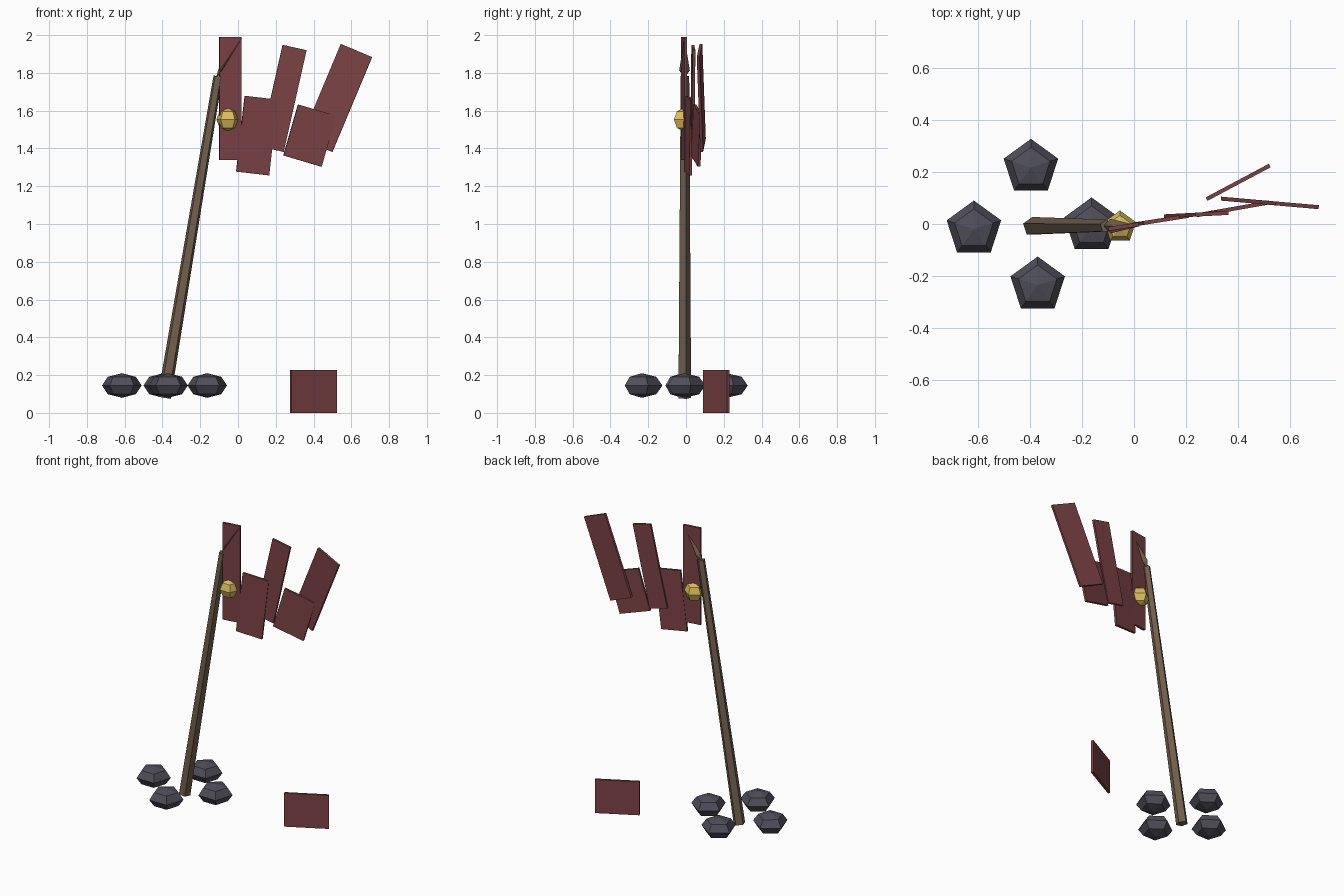
import bpy, bmesh
from math import radians
from mathutils import Matrix, Vector

if "Cube" in bpy.data.objects:
    bpy.data.objects.remove(bpy.data.objects["Cube"])


def material(name, rgb):
    m = bpy.data.materials.new(name)
    m.diffuse_color = (*rgb, 1)
    m.use_nodes = True
    m.node_tree.nodes["Principled BSDF"].inputs["Base Color"].default_value = m.diffuse_color
    return m


CLOTH = material("red_cloth", (0.20, 0.055, 0.06))
WOOD = material("wood", (0.17, 0.115, 0.075))
STONE = material("dark_stone", (0.08, 0.075, 0.1))
GOLD = material("gold", (0.7, 0.5, 0.12))


def finish(bm, name, mat, matrix):
    bmesh.ops.recalc_face_normals(bm, faces=bm.faces)
    me = bpy.data.meshes.new(name)
    bm.to_mesh(me)
    bm.free()
    me.materials.append(mat)
    ob = bpy.data.objects.new(name, me)
    ob.matrix_world = matrix
    bpy.context.collection.objects.link(ob)
    return ob


def gem(name, mat, centre, radius, half_height):
    """Five-sided faceted ball."""
    bm = bmesh.new()
    bmesh.ops.create_uvsphere(bm, u_segments=5, v_segments=4, radius=1)
    finish(bm, name, mat, Matrix.Translation(centre) @
           Matrix.Diagonal((radius, radius, half_height, 1)))


def strip(name, centre, width, height, roll, yaw):
    """Thin stiff piece of cloth, tilted in its plane then turned about z."""
    bm = bmesh.new()
    bmesh.ops.create_cube(bm, size=1)
    bmesh.ops.scale(bm, vec=(width, 0.015, height), verts=bm.verts)
    finish(bm, name, CLOTH, Matrix.Translation(centre) @
           Matrix.Rotation(radians(yaw), 4, 'Z') @
           Matrix.Rotation(radians(roll), 4, 'Y'))


def rod(name, mat, start, end, r1, r2, sides):
    """Tapered rod between two points."""
    a, b = Vector(start), Vector(end)
    bm = bmesh.new()
    bmesh.ops.create_cone(bm, cap_ends=True, segments=sides, radius1=r1,
                          radius2=r2, depth=(b - a).length)
    lean = Vector((0, 0, 1)).rotation_difference(b - a).to_matrix().to_4x4()
    finish(bm, name, mat, Matrix.Translation((a + b) / 2) @ lean)


# Leaning pole
rod("pole", WOOD, (-0.391, -0.01, 0.08), (-0.106, -0.008, 1.782), 0.037, 0.025, 5)

# Bent spear tip: flattened bicone
base, tip = Vector((-0.118, -0.008, 1.772)), Vector((0.024, -0.008, 1.99))
length = (tip - base).length
bm = bmesh.new()
ring = [bm.verts.new(p) for p in ((0.014, 0, 0.05), (0, 0.028, 0.05),
                                  (-0.014, 0, 0.05), (0, -0.028, 0.05))]
ends = [bm.verts.new((0, 0, 0)), bm.verts.new((0, 0, length))]
for i in range(4):
    for e in ends:
        bm.faces.new((ring[i], ring[(i + 1) % 4], e))
lean = Vector((0, 0, 1)).rotation_difference(tip - base).to_matrix().to_4x4()
finish(bm, "spear_tip", WOOD, Matrix.Translation(base) @ lean)

# Gold bead
gem("gold_bead", GOLD, (-0.054, -0.012, 1.553), 0.064, 0.062)

# Stones round the foot
for i, (x, y) in enumerate(((-0.615, -0.02), (-0.396, 0.217),
                            (-0.37, -0.235), (-0.163, -0.008))):
    gem(f"stone_{i + 1}", STONE, (x, y, 0.145), 0.11, 0.065)

# Torn banner strips and the fallen scrap
strip("banner_strip_1", (-0.04, -0.010, 1.664), 0.118, 0.652, 0, 8.5)
strip("banner_strip_2", (0.100, 0.014, 1.468), 0.177, 0.404, 6.5, 9)
strip("banner_strip_3", (0.239, 0.036, 1.665), 0.130, 0.552, 12.7, 3)
strip("banner_strip_4", (0.380, 0.058, 1.468), 0.213, 0.281, 16.3, 10)
strip("banner_strip_5", (0.522, 0.081, 1.667), 0.180, 0.545, 22.8, -5)
strip("fallen_scrap", (0.400, 0.160, 0.113), 0.275, 0.226, 0, 28)
